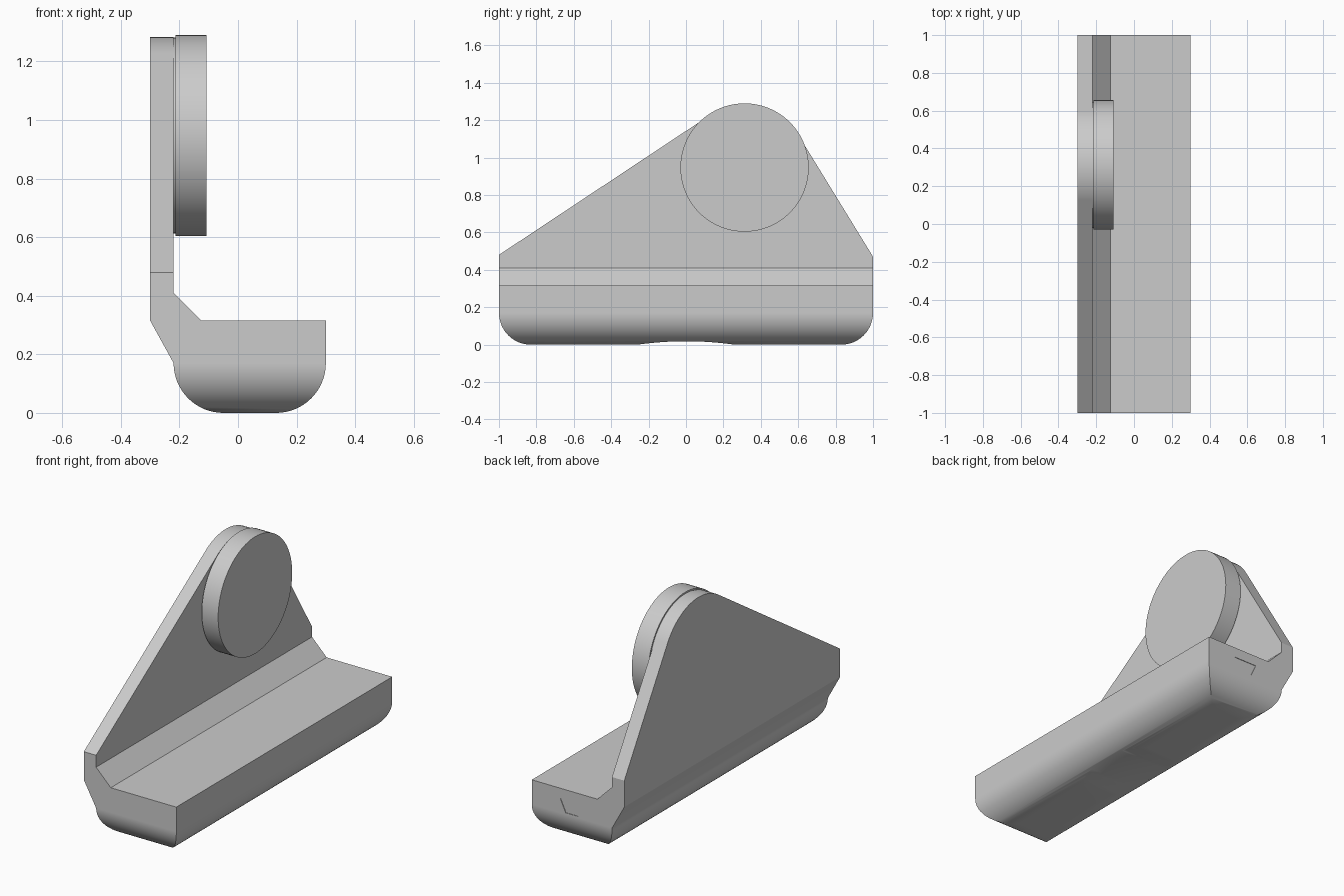
import bpy, bmesh
from math import sin, cos, radians, pi, atan2, acos, hypot
from mathutils import Vector

cube = bpy.data.objects.get("Cube")
if cube:
    bpy.data.objects.remove(cube, do_unlink=True)

grey = bpy.data.materials.new("plain grey")
grey.use_nodes = True
grey.diffuse_color = (0.6, 0.6, 0.6, 1)
grey.node_tree.nodes["Principled BSDF"].inputs["Base Color"].default_value = (0.6, 0.6, 0.6, 1)


def arc(cx, cy, r, start, end, steps=16):
    """Points along an arc, angles in degrees."""
    angles = [radians(start + (end - start) * i / steps) for i in range(steps + 1)]
    return [(cx + r * cos(a), cy + r * sin(a)) for a in angles]


def prism(name, points, place, low, high):
    """Closed profile extruded between two depths; place maps (u, v, depth) to xyz."""
    bm = bmesh.new()
    ends = [[bm.verts.new(place(u, v, d)) for u, v in points] for d in (low, high)]
    bm.faces.new(ends[0])
    bm.faces.new(ends[1][::-1])
    n = len(points)
    for i in range(n):
        j = (i + 1) % n
        bm.faces.new((ends[0][i], ends[1][i], ends[1][j], ends[0][j]))
    bmesh.ops.recalc_face_normals(bm, faces=bm.faces)
    mesh = bpy.data.meshes.new(name)
    bm.to_mesh(mesh)
    bm.free()
    mesh.materials.append(grey)
    obj = bpy.data.objects.new(name, mesh)
    bpy.context.collection.objects.link(obj)
    return obj


def activate(obj):
    bpy.ops.object.select_all(action="DESELECT")
    obj.select_set(True)
    bpy.context.view_layer.objects.active = obj


def combine(obj, other, operation):
    """Apply a boolean and throw the cutter away."""
    other.hide_render = True
    mod = obj.modifiers.new("cut", "BOOLEAN")
    mod.operation, mod.solver, mod.object = operation, "EXACT", other
    activate(obj)
    bpy.ops.object.modifier_apply(modifier=mod.name)
    bpy.data.objects.remove(other, do_unlink=True)


def smooth(obj):
    activate(obj)
    bpy.ops.object.shade_smooth_by_angle(angle=radians(28))
    mod = obj.modifiers.new("flat faces", "WEIGHTED_NORMAL")
    mod.keep_sharp = True


def along_y(u, v, d):
    return (u, d, v)


def along_x(u, v, d):
    return (d, u, v)


ROUND = 0.17
DISC_Y, DISC_Z, DISC_R = 0.313, 0.947, 0.343
PLATE_R = 0.336


def tangent_angle(y, z, side):
    """Angle on the plate top where a line from (y, z) touches it."""
    dy, dz = y - DISC_Y, z - DISC_Z
    return (atan2(dz, dy) + side * acos(PLATE_R / hypot(dy, dz))) * 180 / pi


# Body: end section intersected with side outline
section = [(-0.3, 0.315), (-0.3, 1.5), (-0.22, 1.5), (-0.22, 0.41), (-0.125, 0.315), (0.3, 0.315)]
section += arc(0.3 - ROUND, ROUND, ROUND, 0, -90)
section += arc(-0.22 + ROUND, ROUND, ROUND, 270, 180)
body = prism("body", section, along_y, -1.2, 1.2)

back_angle = tangent_angle(1, 0.47, 1)
front_angle = tangent_angle(-1, 0.48, -1) % 360
outline = [(1, 0.47)]
outline += arc(DISC_Y, DISC_Z, PLATE_R, back_angle, front_angle, 40)
outline += [(-1, 0.48)]
outline += arc(-1 + ROUND, ROUND, ROUND, 180, 270)
# shallow hollow under the middle of the base
outline += [(0.26 * i / 8, 0.018 * (1 - (i / 8) ** 2)) for i in range(-8, 9)]
outline += arc(1 - ROUND, ROUND, ROUND, -90, 0)
combine(body, prism("side_outline", outline, along_x, -0.6, 0.6), "INTERSECT")

# Fine wedge mark on the back end
mark = [(-0.035, 0.255), (0.115, 0.255), (0.08, 0.18), (0.0, 0.18)]
combine(body, prism("mark_cutter", mark, along_y, 0.997, 1.1), "DIFFERENCE")
smooth(body)


# Disc on a slightly narrower neck against the upright plate
def round_part(name, radius, low, high):
    points = arc(DISC_Y, DISC_Z, radius, 0, 360, 96)[:-1]
    obj = prism(name, points, along_x, low, high)
    smooth(obj)


round_part("disc_neck", PLATE_R - 0.002, -0.225, -0.21)
round_part("disc", DISC_R, -0.214, -0.108)
